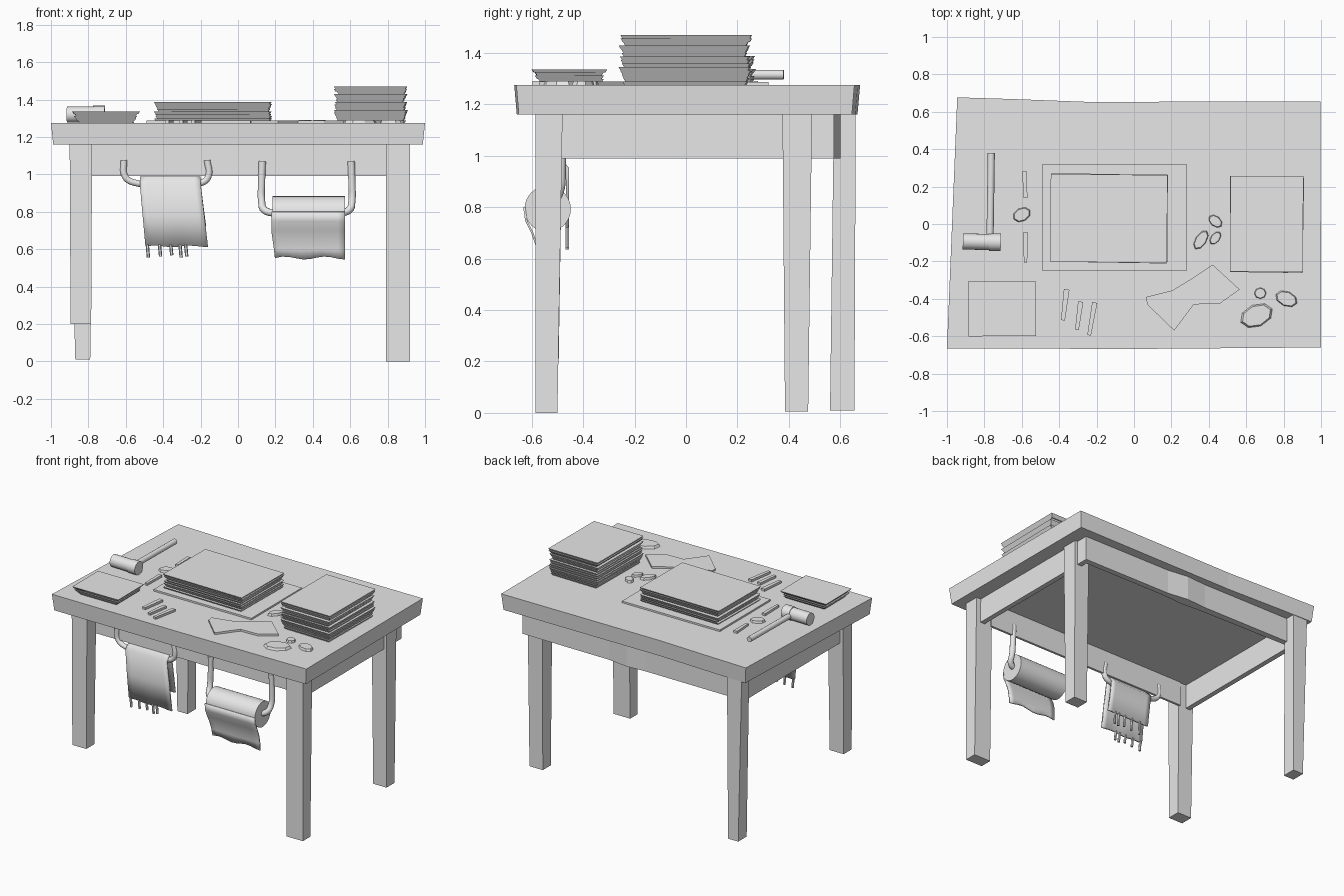
import bpy, bmesh, math, random
from mathutils import Vector, Matrix

if "Cube" in bpy.data.objects:
    bpy.data.objects.remove(bpy.data.objects["Cube"])

random.seed(4)
grey = bpy.data.materials.new("plain_grey")
grey.diffuse_color = (0.8, 0.8, 0.8, 1)
grey.use_nodes = True
grey.node_tree.nodes["Principled BSDF"].inputs["Base Color"].default_value = grey.diffuse_color


def finish(name, bm, smooth=False):
    bmesh.ops.recalc_face_normals(bm, faces=bm.faces)
    me = bpy.data.meshes.new(name)
    bm.to_mesh(me)
    bm.free()
    me.materials.append(grey)
    ob = bpy.data.objects.new(name, me)
    bpy.context.collection.objects.link(ob)
    if smooth:
        select(ob)
        bpy.ops.object.shade_smooth_by_angle(angle=math.radians(40))
    return ob


def select(ob):
    bpy.ops.object.select_all(action='DESELECT')
    ob.select_set(True)
    bpy.context.view_layer.objects.active = ob


def add_loft(bm, low, high, z0, z1):
    """Closed solid between two outlines with equal point counts."""
    a = [bm.verts.new((x, y, z0)) for x, y in low]
    b = [bm.verts.new((x, y, z1)) for x, y in high]
    n = len(a)
    bm.faces.new(a[::-1])
    bm.faces.new(b)
    for i in range(n):
        j = (i + 1) % n
        bm.faces.new((a[i], a[j], b[j], b[i]))


def rect(x0, x1, y0, y1):
    return [(x0, y0), (x1, y0), (x1, y1), (x0, y1)]


def loft(name, low, high, z0, z1):
    bm = bmesh.new()
    add_loft(bm, low, high, z0, z1)
    return finish(name, bm)


def box(name, x0, x1, y0, y1, z0, z1):
    return loft(name, rect(x0, x1, y0, y1), rect(x0, x1, y0, y1), z0, z1)


def rod(name, p, q, r, sides=16):
    p, q = Vector(p), Vector(q)
    d = q - p
    m = Matrix.Translation((p + q) / 2) @ d.to_track_quat('Z', 'Y').to_matrix().to_4x4()
    bm = bmesh.new()
    bmesh.ops.create_cone(bm, cap_ends=True, segments=sides, radius1=r, radius2=r,
                          depth=d.length, matrix=m)
    return finish(name, bm, True)


def tube(name, pts, r):
    cu = bpy.data.curves.new(name, 'CURVE')
    cu.dimensions = '3D'
    cu.bevel_depth, cu.bevel_resolution, cu.use_fill_caps = r, 3, True
    cu.resolution_u = 5
    sp = cu.splines.new('BEZIER')
    sp.bezier_points.add(len(pts) - 1)
    for bp, p in zip(sp.bezier_points, pts):
        bp.co = p
        bp.handle_left_type = bp.handle_right_type = 'AUTO'
    cu.materials.append(grey)
    ob = bpy.data.objects.new(name, cu)
    bpy.context.collection.objects.link(ob)
    select(ob)
    bpy.ops.object.convert(target='MESH')
    return ob


def cloth(name, rows, thick, hem=0.0, cols=10):
    """Hanging sheet; each row is (x_left, x_right, y, z), last row wavy."""
    bm = bmesh.new()
    grid = []
    for k, (xl, xr, y, z) in enumerate(rows):
        w = hem if k == len(rows) - 1 else 0
        grid.append([bm.verts.new((xl + (xr - xl) * i / cols, y, z + w * math.sin(i * 1.1)))
                     for i in range(cols + 1)])
    for a, b in zip(grid, grid[1:]):
        for i in range(cols):
            bm.faces.new((a[i], a[i + 1], b[i + 1], b[i]))
    ob = finish(name, bm, True)
    mod = ob.modifiers.new("thickness", 'SOLIDIFY')
    mod.thickness, mod.offset = thick, 0
    return ob


def stack(name, x0, x1, y0, y1, z0, z1, count, turn=0.0, flare=0.0):
    """Pile of sheets with uneven edges."""
    bm = bmesh.new()
    cx, cy, h = (x0 + x1) / 2, (y0 + y1) / 2, (z1 - z0) / count
    for k in range(count):
        a = turn + random.uniform(-0.008, 0.008)
        inset = 0 if k == count - 1 else random.uniform(0, 0.014) + flare * (1 - k / count)
        dx, dy = random.uniform(-0.004, 0.004), random.uniform(-0.004, 0.004)

        def outline(s):
            w, d = (x1 - x0) / 2 - s, (y1 - y0) / 2 - s
            return [(cx + dx + u * w * math.cos(a) - v * d * math.sin(a),
                     cy + dy + u * w * math.sin(a) + v * d * math.cos(a))
                    for u, v in ((-1, -1), (1, -1), (1, 1), (-1, 1))]
        add_loft(bm, outline(inset + 0.008), outline(inset), z0 + k * h, z0 + (k + 1) * h)
    return finish(name, bm)


TOP = 1.275

# Table top with a slightly crooked outline
edge = [(-1, -.665), (0, -.668), (1, -.66), (.997, .655), (-.25, .653), (-.65, .668), (-.945, .677)]
loft("table_top", [(x * .988, y * .985) for x, y in edge], edge, 1.16, TOP)

# Legs: top rectangle, bottom rectangle, foot height
legs = {
    "front_right_leg": (rect(.79, .92, -.585, -.48), rect(.79, .92, -.585, -.5), 0),
    "front_left_leg": (rect(-.9, -.78, -.585, -.48), rect(-.895, -.785, -.585, -.495), .2),
    "back_right_leg": (rect(.79, .905, .375, .49), rect(.795, .9, .385, .475), .005),
    "back_left_leg": (rect(-.9, -.785, .575, .66), rect(-.87, -.79, .56, .655), .01),
}
for name, (high, low, foot) in legs.items():
    loft(name, low, high, foot, 1.162)

# Aprons under the top; the back one bows outward a little
box("front_apron", -.79, .8, -.49, -.474, .99, 1.162)
box("right_apron", .85, .885, -.49, .575, .99, 1.162)
box("left_apron", -.875, -.84, -.49, .6, .99, 1.162)
back = [(-.86, .555), (-.1, .54), (.05, .53), (.2, .54), (.87, .535),
        (.87, .575), (.2, .58), (.05, .6), (-.1, .59), (-.86, .595)]
loft("back_apron", back, back, .99, 1.162)

# Sheet piles
box("base_sheet", -.49, .28, -.25, .32, TOP, TOP + .012)
stack("middle_pile", -.445, .18, -.205, .265, TOP + .01, 1.388, 8, -.012)
stack("right_pile", .515, .905, -.258, .253, TOP, 1.47, 14, -.01)
stack("left_pile", -.885, -.525, -.597, -.305, TOP, 1.335, 5, 0, .02)

# Mallet lying on the top
rod("mallet_handle", (-.763, .38, 1.315), (-.77, -.09, 1.315), .019)
rod("mallet_head", (-.915, -.093, 1.32), (-.76, -.097, 1.32), .043, 20)
rod("mallet_collar", (-.775, -.097, 1.32), (-.712, -.098, 1.32), .047, 20)

# Torn hide scrap
scrap = [(.065, -.39), (.205, -.355), (.32, -.285), (.42, -.217), (.565, -.35),
         (.46, -.425), (.32, -.43), (.215, -.57), (.07, -.43)]
loft("torn_scrap", scrap, scrap, TOP, TOP + .014)

# Small flat sticks: two ends and width
sticks = [(-.36, -.35, -.38, -.515, .03), (-.285, -.415, -.305, -.565, .028),
          (-.21, -.42, -.24, -.595, .028), (-.585, .28, -.58, .14, .027),
          (-.58, -.045, -.58, -.205, .025)]
for x0, y0, x1, y1, w in sticks:
    d = Vector((x1 - x0, y1 - y0)).normalized() * w / 2
    n = Vector((-d.y, d.x))
    o = [(x0 + n.x, y0 + n.y), (x0 - n.x, y0 - n.y), (x1 - n.x * .7, y1 - n.y * .7),
         (x1 + n.x * .7, y1 + n.y * .7)]
    loft("small_stick", o, o, TOP, TOP + .016)

# Pebble-like chips: centre, half sizes, turn
chips = [(-.6, .05, .05, .036, .5), (.435, .015, .042, .028, -.7), (.358, -.085, .058, .03, 1.0),
         (.435, -.075, .04, .024, .9), (.655, -.49, .092, .06, .4), (.675, -.37, .032, .03, 0),
         (.815, -.4, .062, .04, -.4)]
for cx, cy, a, b, t in chips:
    def ring(s):
        return [(cx + s * (a * math.cos(u) * math.cos(t) - b * math.sin(u) * math.sin(t)),
                 cy + s * (a * math.cos(u) * math.sin(t) + b * math.sin(u) * math.cos(t)))
                for u in (math.tau * i / 8 for i in range(8))]
    loft("chip", ring(1), ring(.88), TOP, TOP + .016)

# Towel rail, towel folded over it and its fringe
tube("towel_rail", [(-.61, -.485, 1.075), (-.605, -.485, .99), (-.56, -.485, .957),
                    (-.37, -.485, .957), (-.19, -.485, .957), (-.158, -.485, .99),
                    (-.165, -.485, 1.075)], .018)
cloth("towel", [(-.5, -.17, -.462, .72), (-.525, -.2, -.46, .95), (-.525, -.2, -.485, .982),
                (-.525, -.2, -.512, .95), (-.51, -.18, -.515, .78), (-.495, -.16, -.515, .615)], .012, .004)
for i, x in enumerate((-.485, -.42, -.36, -.31, -.28)):
    rod("front_fringe", (x, -.515, .625), (x + .006, -.515, .555 + .006 * (i % 3)), .009, 6)
    rod("back_fringe", (x + .05, -.462, .73), (x + .055, -.462, .635 + .006 * (i % 3)), .008, 6)

# Roll holder arms, roll and hanging sheet
for x, s in ((.13, 1), (.605, -1)):
    tube("roll_arm", [(x, -.487, 1.07), (x - s * .004, -.487, .95), (x - s * .004, -.495, .86),
                      (x + s * .01, -.525, .81), (x + s * .08, -.54, .79)], .02)
rod("paper_roll", (.185, -.538, .793), (.572, -.538, .793), .09, 32)
cloth("hanging_paper", [(.18, .572, -.629, .80), (.18, .572, -.622, .75), (.178, .572, -.598, .70),
                        (.185, .572, -.58, .65), (.192, .572, -.57, .60), (.197, .572, -.565, .553)], .008, .008)
